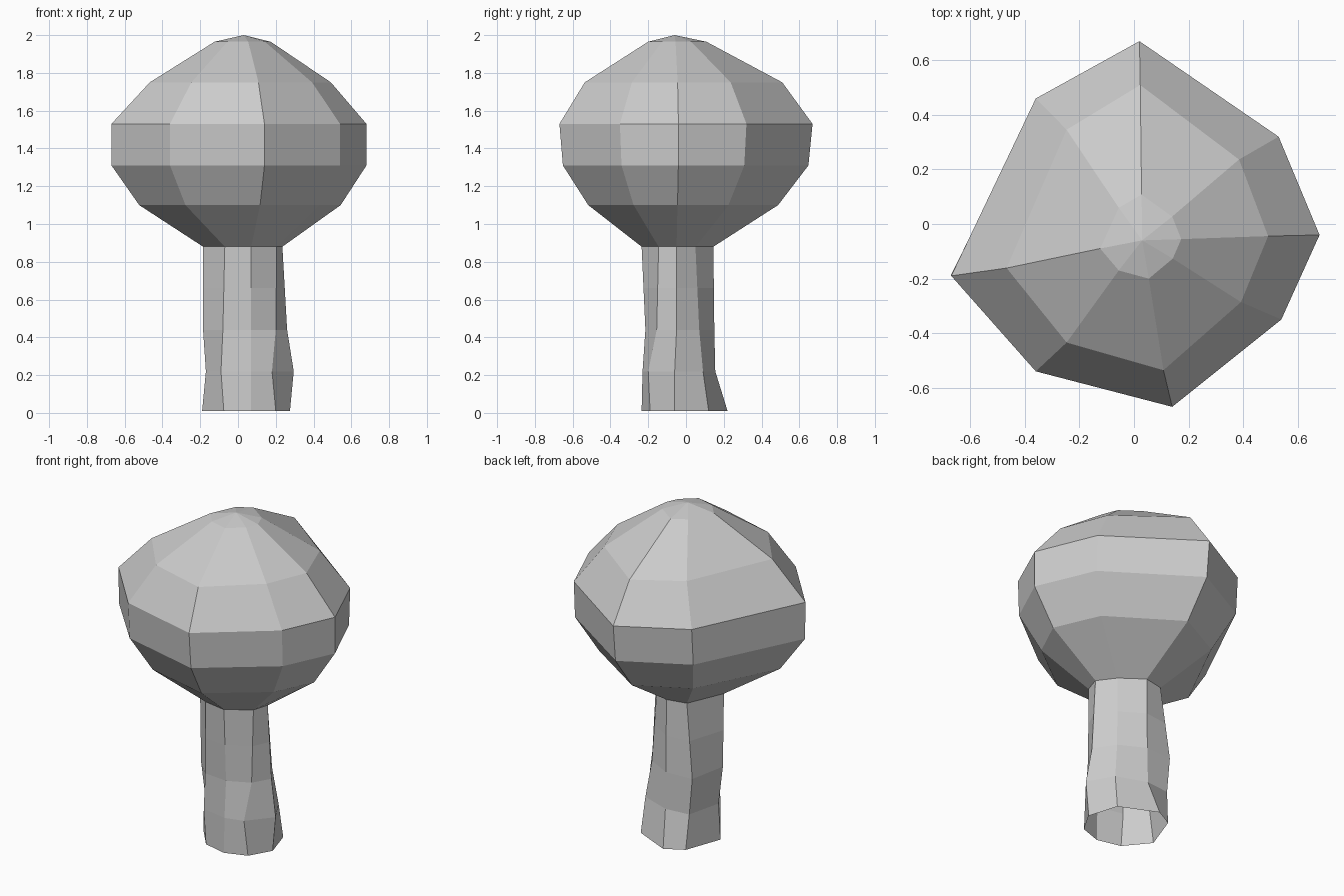
import bpy, bmesh

if "Cube" in bpy.data.objects:
    bpy.data.objects.remove(bpy.data.objects["Cube"])

SIDES = 8
APEX = (0.03, -0.06, 2.0)

# Horizontal outlines, counter-clockwise starting at the right (+x) corner
CROWN = [(0.68, -0.04), (0.53, 0.32), (0.02, 0.67), (-0.36, 0.46),
         (-0.67, -0.19), (-0.36, -0.54), (0.14, -0.67), (0.54, -0.35)]
FOOT = [(0.275, -0.06), (0.22, 0.12), (0.0, 0.22), (-0.11, 0.16),
        (-0.19, -0.06), (-0.075, -0.2), (0.07, -0.235), (0.2, -0.19)]
SHIN = [(0.295, -0.06), (0.21, 0.09), (0.03, 0.155), (-0.12, 0.14),
        (-0.17, -0.07), (-0.09, -0.2), (0.07, -0.23), (0.18, -0.2)]
WAIST = [(0.26, -0.05), (0.18, 0.07), (0.03, 0.15), (-0.14, 0.14),
         (-0.185, -0.09), (-0.08, -0.2), (0.07, -0.215), (0.2, -0.155)]
NECK = [(0.235, -0.05), (0.16, 0.05), (0.03, 0.145), (-0.09, 0.12),
        (-0.185, -0.1), (-0.07, -0.21), (0.07, -0.235), (0.205, -0.145)]


def scaled(outline, sx, sy):
    """Shrink an outline toward the apex axis."""
    ax, ay, _ = APEX
    return [(ax + (x - ax) * sx, ay + (y - ay) * sy) for x, y in outline]


def blend(a, b):
    return [((p[0] + q[0]) / 2, (p[1] + q[1]) / 2) for p, q in zip(a, b)]


def loft(name, rings, apex=None):
    """Skin a stack of (outline, z) rings, optionally closed to a point."""
    bm = bmesh.new()
    loops = [[bm.verts.new((x, y, z)) for x, y in o] for o, z in rings]
    for lo, hi in zip(loops, loops[1:]):
        for i in range(SIDES):
            j = (i + 1) % SIDES
            bm.faces.new((lo[i], lo[j], hi[j], hi[i]))
    if apex:
        tip = bm.verts.new(apex)
        for i in range(SIDES):
            bm.faces.new((loops[-1][i], loops[-1][(i + 1) % SIDES], tip))
    me = bpy.data.meshes.new(name)
    bm.to_mesh(me)
    bm.free()
    ob = bpy.data.objects.new(name, me)
    bpy.context.collection.objects.link(ob)
    return ob


# Trunk: open-bottomed wobbly tube
loft("trunk", [(FOOT, 0.01), (SHIN, 0.22), (WAIST, 0.44),
               (blend(WAIST, NECK), 0.66), (NECK, 0.88)])

# Crown: faceted foliage growing out of the trunk's top ring
loft("crown", [(NECK, 0.88),
               (scaled(CROWN, 0.79, 0.75), 1.10),
               (scaled(CROWN, 1.0, 0.97), 1.31),
               (CROWN, 1.53),
               (scaled(CROWN, 0.71, 0.78), 1.75),
               (scaled(CROWN, 0.22, 0.23), 1.965)], APEX)
